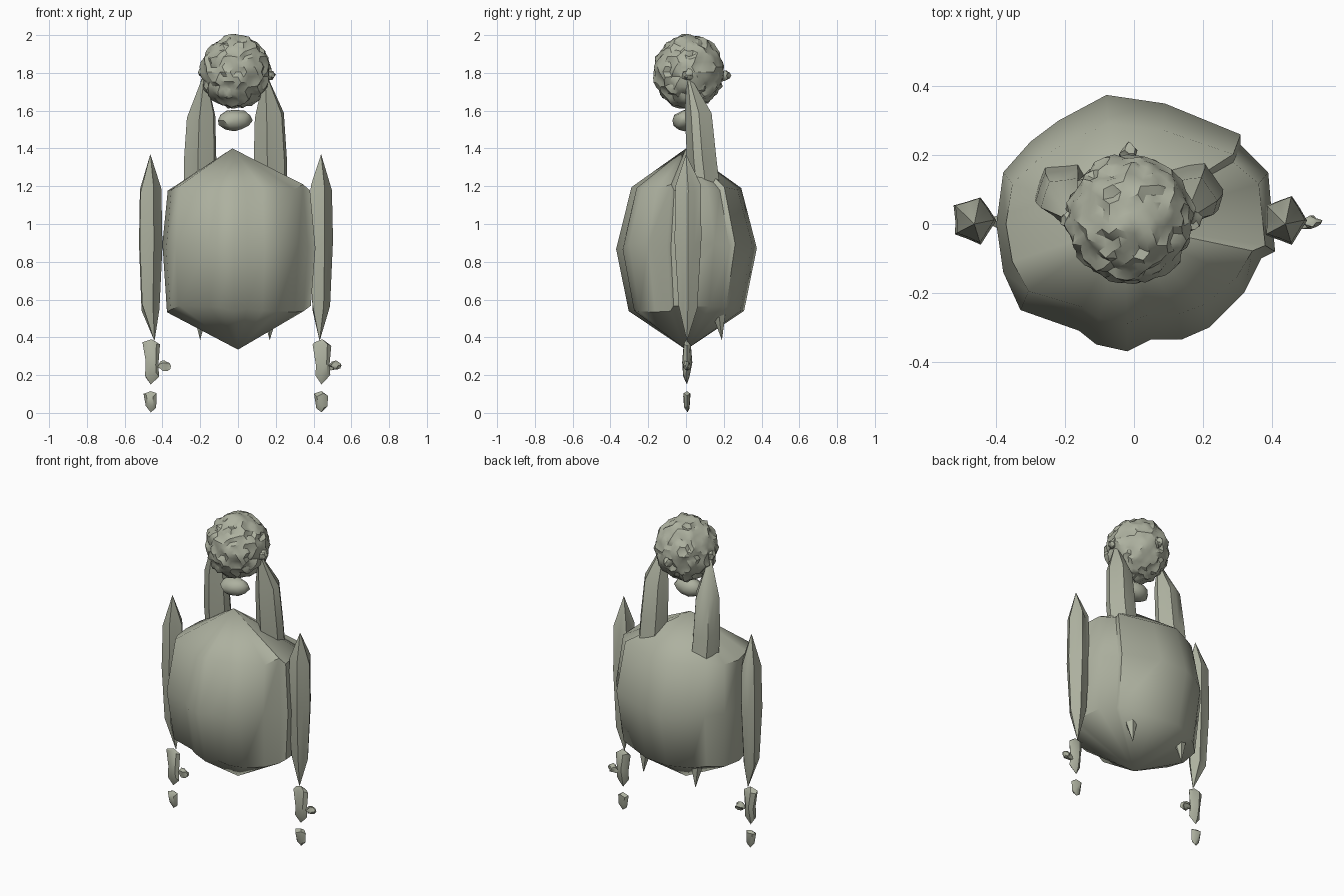
import bpy, bmesh, random
from math import sin, cos, tau, radians
from mathutils import Vector, noise

random.seed(4)
if "Cube" in bpy.data.objects:
    bpy.data.objects.remove(bpy.data.objects["Cube"], do_unlink=True)

clay = bpy.data.materials.new("grey_green_clay")
clay.use_nodes = True
clay.diffuse_color = (0.42, 0.44, 0.35, 1)
clay.node_tree.nodes["Principled BSDF"].inputs["Base Color"].default_value = clay.diffuse_color


def finish(name, bm, angle=40):
    bmesh.ops.recalc_face_normals(bm, faces=bm.faces[:])
    mesh = bpy.data.meshes.new(name)
    bm.to_mesh(mesh)
    bm.free()
    mesh.shade_smooth()
    mesh.set_sharp_from_angle(angle=radians(angle))
    mesh.materials.append(clay)
    obj = bpy.data.objects.new(name, mesh)
    bpy.context.collection.objects.link(obj)
    return obj


def loft(name, outline, rings, bottom, top, wobble=0.0, angle=40):
    """Stack scaled copies of an outline and close both ends with a point."""
    bm = bmesh.new()
    loops = []
    for x, y, z, sx, sy in rings:
        loops.append([bm.verts.new((x + px * sx, y + py * sy, z + random.uniform(-wobble, wobble)))
                      for px, py in outline])
    low, high = bm.verts.new(bottom), bm.verts.new(top)
    n = len(outline)
    for i in range(n):
        j = (i + 1) % n
        for a, b in zip(loops, loops[1:]):
            bm.faces.new((a[i], a[j], b[j], b[i]))
        bm.faces.new((low, loops[0][j], loops[0][i]))
        bm.faces.new((high, loops[-1][i], loops[-1][j]))
    return finish(name, bm, angle)


def star(sides, depth):
    """Unit polygon with slightly uneven, folded sides."""
    pts = []
    for i in range(sides):
        r = (1 - depth if i % 2 else 1) * random.uniform(0.95, 1.05)
        pts.append((r * cos(tau * i / sides), r * sin(tau * i / sides)))
    return pts


def lump(name, centre, size, detail, rough, scale, angle=40):
    """Rough ball pushed in and out by noise."""
    bm = bmesh.new()
    bmesh.ops.create_icosphere(bm, subdivisions=detail, radius=1)
    c, s = Vector(centre), Vector(size)
    for v in bm.verts:
        d = 1 + rough * noise.noise(v.co * scale + c * 7)
        v.co = c + v.co * s * d
    return finish(name, bm, angle)


# Faceted gourd-shaped body
body_outline = [(-.08, .375), (-.22, .3), (-.3, .24), (-.38, .15), (-.4, 0), (-.38, -.14),
                (-.33, -.25), (-.16, -.31), (-.11, -.35), (-.02, -.37), (.05, -.335),
                (.14, -.335), (.22, -.3), (.32, -.2), (.37, -.1), (.41, -.08),
                (.39, .15), (.31, .23), (.31, .26), (.09, .35)]
loft("body", body_outline,
     [(0, 0, .55, .94, .82), (0, 0, .88, 1, 1), (0, 0, 1.19, .93, .78)],
     (0, 0, .335), (-.03, 0, 1.4), wobble=.02, angle=50)

# Spindle arms hanging beside the body, with loose hands and feet below
for side, x in (("right", -.467), ("left", .437)):
    s = 1 if x > 0 else -1
    loft(side + "_arm", star(10, .2),
         [(x, .01, .56, .052, .05), (x, .01, .9, .068, .072), (x, .012, 1.19, .062, .068)],
         (x + .01 - s * .015, .005, .38), (x + .003, 0, 1.37), wobble=.02)
    loft(side + "_hand", star(7, .1),
         [(x + .01, 0, .2, .04, .018), (x + .01, .005, .26, .036, .028),
          (x + .005, .005, .365, .05, .02)],
         (x + .005, .005, .15), (x + .01, 0, .39), wobble=.012)
    lump(side + "_thumb", (x + .075, .004, .25), (.033, .018, .025), 2, .8, 2.5)
    loft(side + "_foot", star(6, .1),
         [(x + .005, .005, .035, .03, .018), (x, .005, .095, .038, .022)],
         (x + .005, .008, .003), (x + .005, .005, .115), wobble=.012)

# Spindles that lean back from the head and run down through the body
for side, x in (("right", -.2), ("left", .168)):
    s = 1 if x > 0 else -1
    loft(side + "_shoulder_spindle", star(11, .16),
         [(x, .165, .62, .065, .06), (x, .12, 1.05, .088, .085),
          (x, .087, 1.35, .088, .08), (x - s * .005, .068, 1.57, .077, .072)],
         (x, .19, .385), (x - s * .025, .005, 1.81), wobble=.02)

# Rough head with a small chin and tufts at the ears and back
lump("head", (-.012, .015, 1.805), (.183, .183, .194), 4, .13, 5, 30)
lump("chin", (-.018, -.01, 1.548), (.092, .06, .056), 2, .2, 2)
for name, place in (("right_ear", (-.185, .01, 1.805)), ("left_ear", (.17, .01, 1.79)),
                    ("back_tuft", (-.015, .205, 1.785))):
    lump(name, place, (.025, .028, .028), 2, .7, 3)
